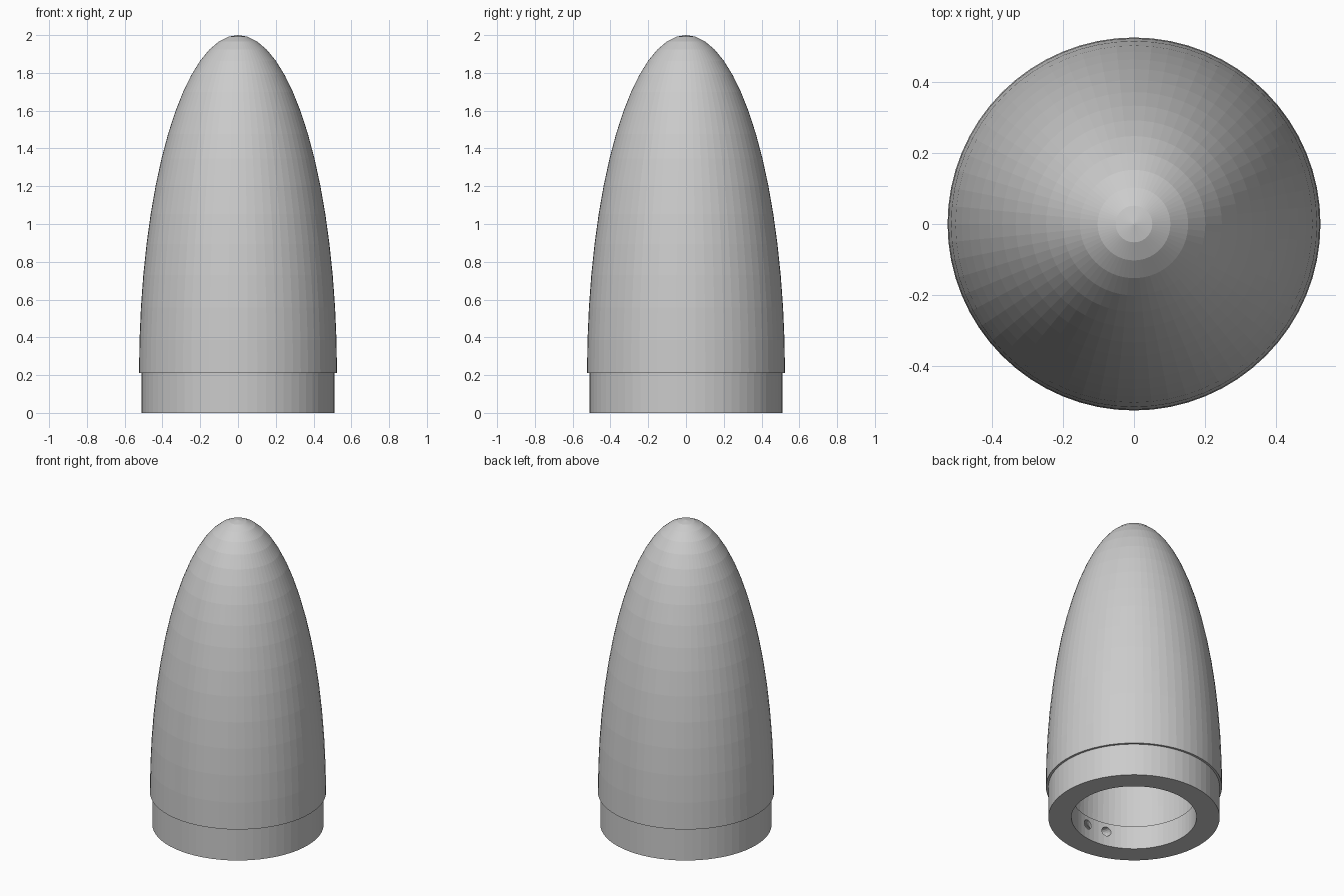
import bpy, bmesh, math
from mathutils import Matrix

if "Cube" in bpy.data.objects:
    bpy.data.objects.remove(bpy.data.objects["Cube"])

SEG, RINGS = 64, 16
SHOULDER_R, SHOULDER_H, CONE_R, TOP = 0.51, 0.21, 0.524, 2.0
SCALE = 0.73  # the cavity is a scaled copy of the outside

grey = bpy.data.materials.new("light grey")
grey.diffuse_color = (0.6, 0.6, 0.6, 1)
grey.use_nodes = True
grey.node_tree.nodes["Principled BSDF"].inputs["Base Color"].default_value = grey.diffuse_color


def profile(s):
    """Shoulder, small step, then half ellipse up to the tip."""
    pts = [(SHOULDER_R * s, 0), (SHOULDER_R * s, SHOULDER_H * s)]
    for i in range(RINGS + 1):
        a = math.pi / 2 * i / RINGS
        r = CONE_R * math.cos(a) * s if i < RINGS else 0
        pts.append((r, (SHOULDER_H + (TOP - SHOULDER_H) * math.sin(a)) * s))
    return pts


def revolve(bm, rings, closed_rows):
    """Join consecutive vertex rings with quads or triangles at a pole."""
    for a, b in closed_rows:
        ra, rb = rings[a], rings[b]
        for i in range(len(ra) if len(ra) > 1 else len(rb)):
            j = i + 1
            quad = [ra[i % len(ra)], ra[j % len(ra)], rb[j % len(rb)], rb[i % len(rb)]]
            bm.faces.new(list(dict.fromkeys(quad)))


def finish(bm, name):
    bmesh.ops.recalc_face_normals(bm, faces=bm.faces)
    me = bpy.data.meshes.new(name)
    bm.to_mesh(me)
    bm.free()
    me.materials.append(grey)
    ob = bpy.data.objects.new(name, me)
    bpy.context.collection.objects.link(ob)
    return ob


# hollow nose cone: inside from its tip down, then outside from the base up
bm = bmesh.new()
path = profile(SCALE)[::-1] + profile(1)
rings = []
for r, z in path:
    n = SEG if r > 0 else 1
    rings.append([bm.verts.new((r * math.cos(2 * math.pi * k / SEG),
                                r * math.sin(2 * math.pi * k / SEG), z)) for k in range(n)])
revolve(bm, rings, [(i, i + 1) for i in range(len(path) - 1)])
cone = finish(bm, "nose_cone")

# curved cord tunnel inside the shoulder wall, opening as two holes
bm = bmesh.new()
N, M, MAJOR, MINOR = 32, 16, 0.07, 0.03
tube = []
for i in range(N):
    a = 2 * math.pi * i / N
    tube.append([bm.verts.new(((MAJOR + MINOR * math.cos(b)) * math.cos(a),
                               (MAJOR + MINOR * math.cos(b)) * math.sin(a),
                               MINOR * math.sin(b)))
                 for b in (2 * math.pi * k / M for k in range(M))])
revolve(bm, tube, [(i, (i + 1) % N) for i in range(N)])
ang = math.radians(-93)
bmesh.ops.transform(bm, verts=bm.verts, matrix=Matrix.Translation(
    (0.37 * math.cos(ang), 0.37 * math.sin(ang), 0.097)))
cutter = finish(bm, "cord_tunnel_cutter")
cutter.hide_render = True
cutter.display_type = 'WIRE'

cut = cone.modifiers.new("cord_tunnel", 'BOOLEAN')
cut.operation = 'DIFFERENCE'
cut.solver = 'EXACT'
cut.object = cutter
